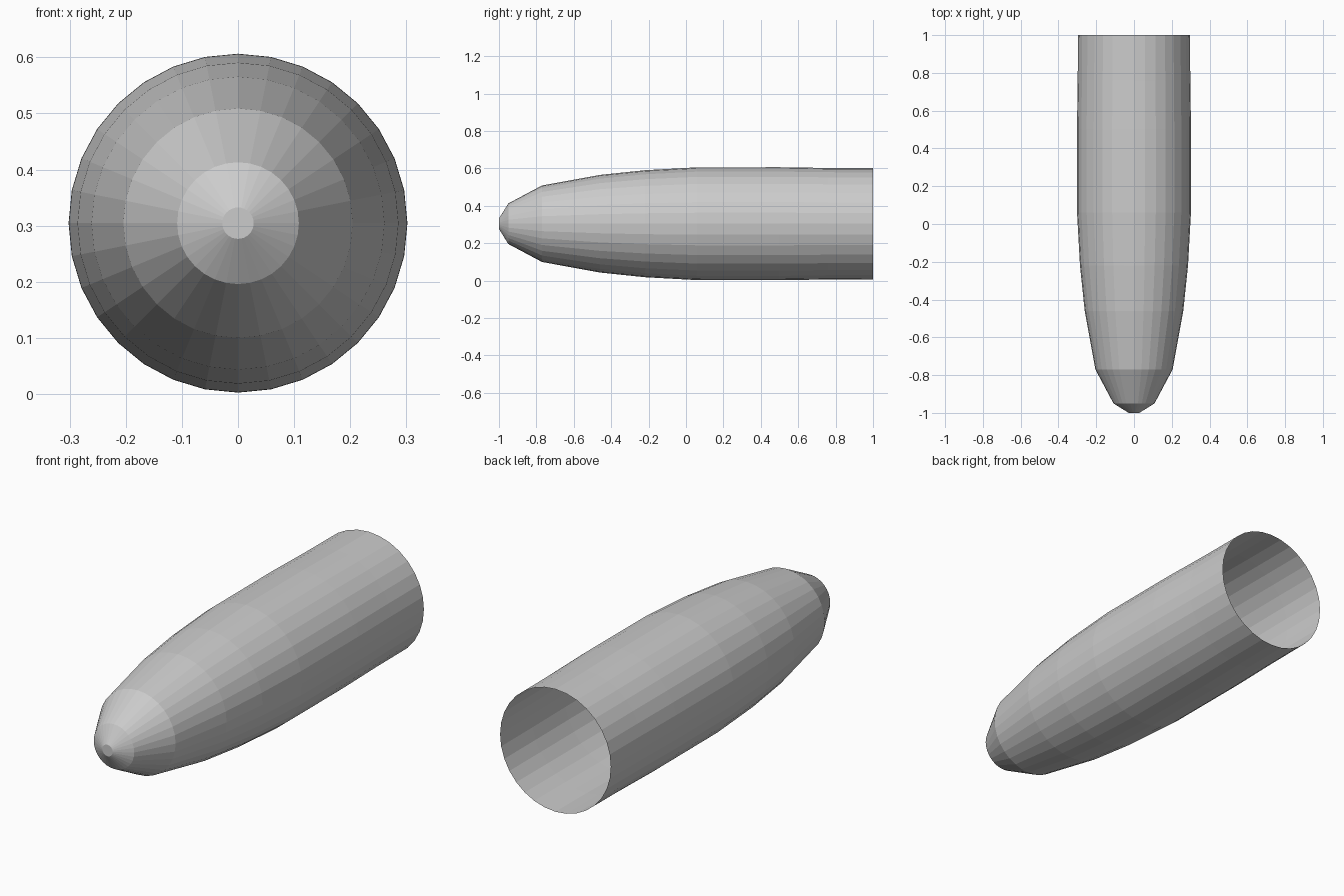
import bpy, bmesh
from math import sin, cos, tau

if "Cube" in bpy.data.objects:
    bpy.data.objects.remove(bpy.data.objects["Cube"])

SIDES = 32
AXIS_Z = 0.3045
# (y, radius) from blunt tip to open tail
PROFILE = [(-1.0, 0.028), (-0.95, 0.1085), (-0.77, 0.2045), (-0.46, 0.261),
           (-0.22, 0.286), (0.06, 0.3015), (0.5, 0.302), (0.76, 0.298), (1.0, 0.297)]

# Hollow shell made of rings around the y axis
bm = bmesh.new()
rings = [[bm.verts.new((r * sin(tau * i / SIDES), y, AXIS_Z + r * cos(tau * i / SIDES)))
          for i in range(SIDES)] for y, r in PROFILE]
for a, b in zip(rings, rings[1:]):
    for i in range(SIDES):
        j = (i + 1) % SIDES
        bm.faces.new((a[i], a[j], b[j], b[i]))

# Flat nose cap
bm.faces.new(rings[0])
bmesh.ops.recalc_face_normals(bm, faces=bm.faces)

mesh = bpy.data.meshes.new("bullet_shell")
bm.to_mesh(mesh)
bm.free()
bpy.context.collection.objects.link(bpy.data.objects.new("bullet_shell", mesh))
